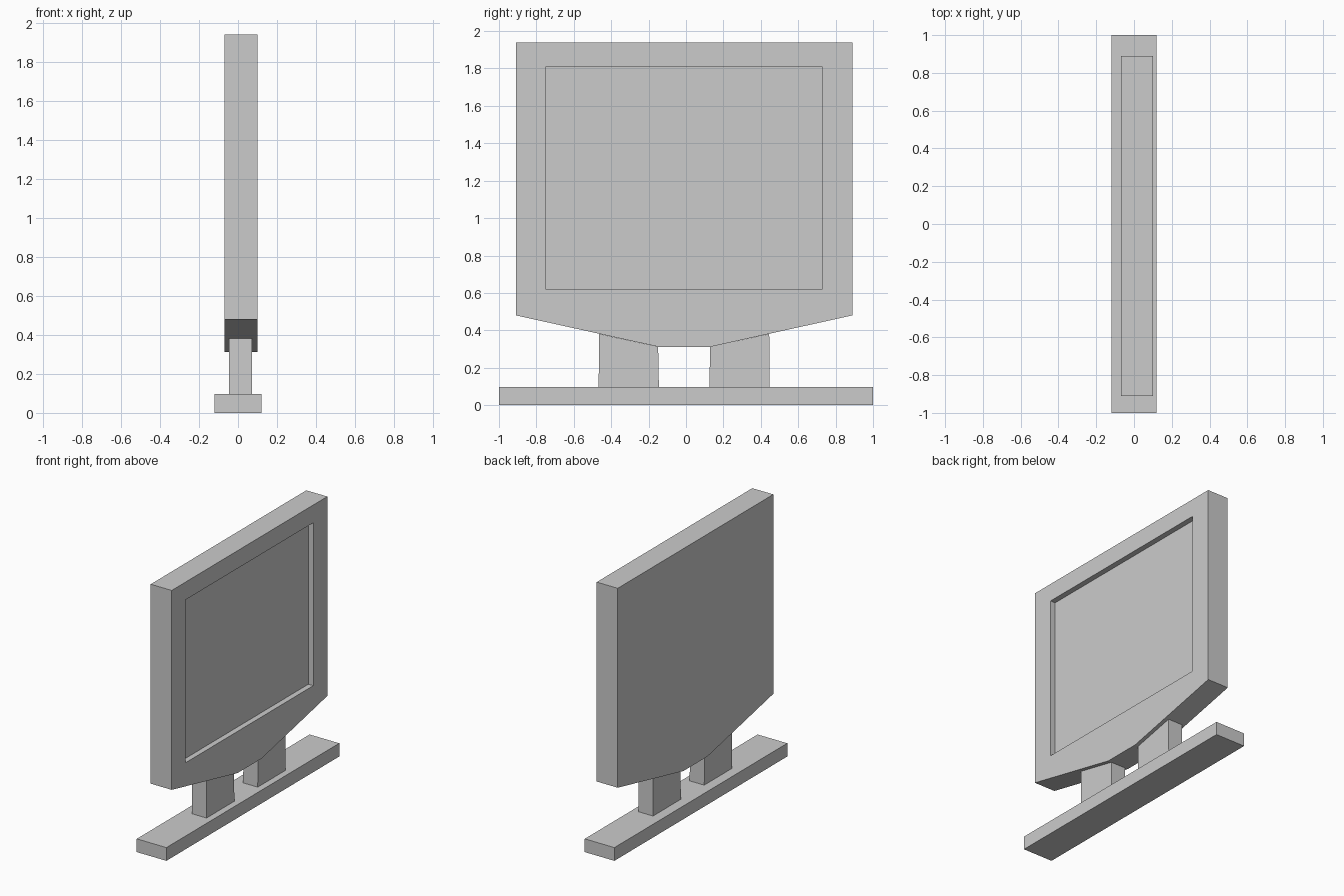
import bpy, bmesh

if "Cube" in bpy.data.objects:
    bpy.data.objects.remove(bpy.data.objects["Cube"])


def extrude_profile(name, profile, x0, x1):
    """Make a solid from a (y, z) outline running from x0 to x1."""
    bm = bmesh.new()
    face = bm.faces.new([bm.verts.new((x0, y, z)) for y, z in profile])
    res = bmesh.ops.extrude_face_region(bm, geom=[face])
    verts = [g for g in res["geom"] if isinstance(g, bmesh.types.BMVert)]
    bmesh.ops.translate(bm, verts=verts, vec=(x1 - x0, 0, 0))
    bmesh.ops.recalc_face_normals(bm, faces=bm.faces)
    mesh = bpy.data.meshes.new(name)
    bm.to_mesh(mesh)
    bm.free()
    obj = bpy.data.objects.new(name, mesh)
    bpy.context.collection.objects.link(obj)
    return obj


def rect(y0, y1, z0, z1):
    return [(y0, z0), (y1, z0), (y1, z1), (y0, z1)]


# Long flat foot
extrude_profile("base", rect(-1, 1, 0, 0.097), -0.12, 0.12)

# Panel with a tapered lower edge
panel = extrude_profile("panel", [(-0.91, 1.94), (-0.91, 0.48), (-0.148, 0.312),
                                  (0.13, 0.312), (0.89, 0.48), (0.89, 1.94)],
                        -0.07, 0.10)

# Shallow recess on the +x face
cutter = extrude_profile("recess_cutter", rect(-0.748, 0.728, 0.617, 1.81), 0.06, 0.2)
cutter.hide_render = True
cutter.hide_set(True)
cut = panel.modifiers.new("recess", "BOOLEAN")
cut.operation = "DIFFERENCE"
cut.solver = "EXACT"
cut.object = cutter

# Two legs whose sloped tops meet the panel
for side, name in ((-1, "leg_left"), (1, "leg_right")):
    outline = [(0.135, 0.097), (0.457, 0.097), (0.455, 0.381), (0.139, 0.312)]
    extrude_profile(name, [(side * y - 0.01, z) for y, z in outline], -0.046, 0.072)
